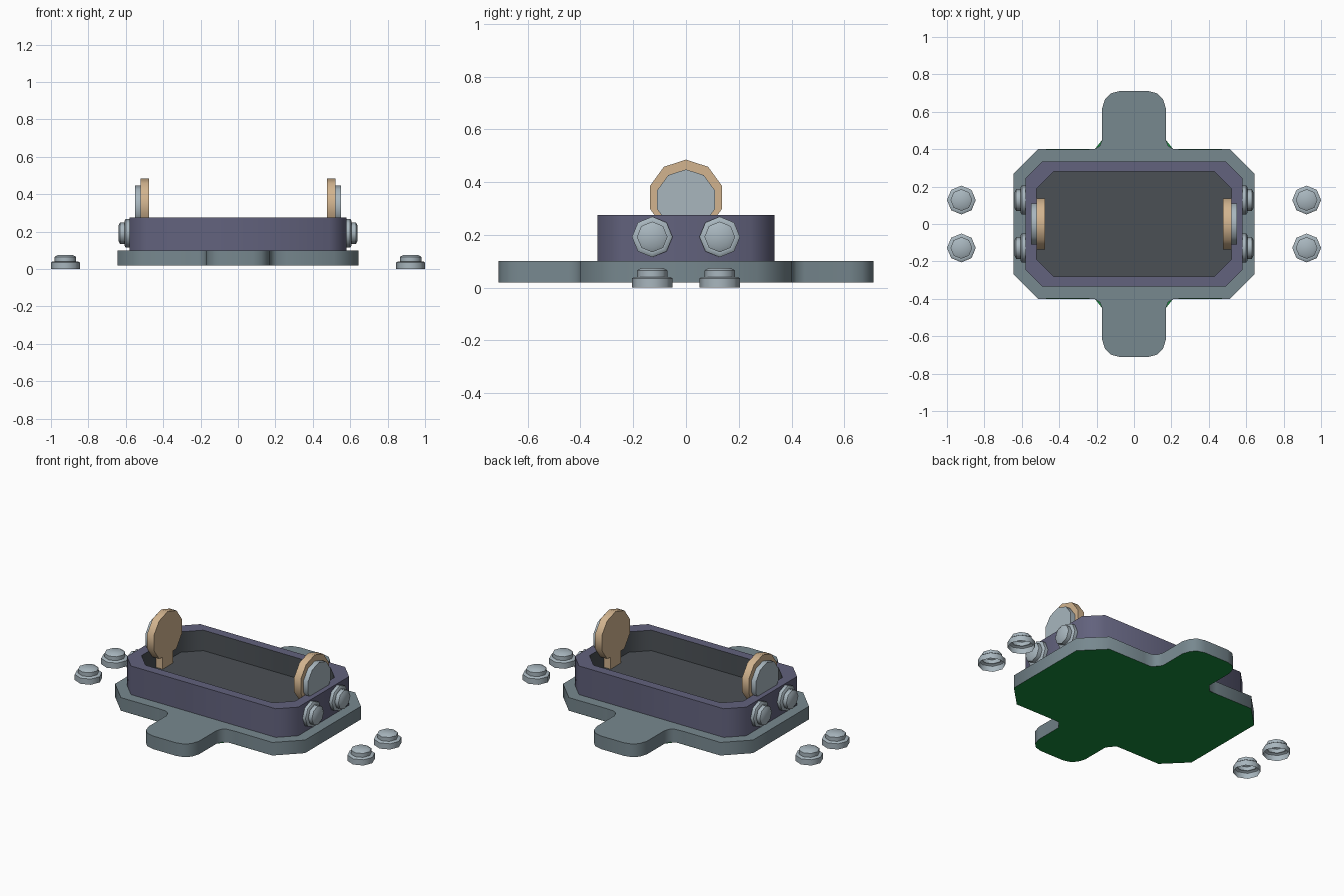
import bpy, bmesh, math
from mathutils import Matrix, Vector

if "Cube" in bpy.data.objects:
    bpy.data.objects.remove(bpy.data.objects["Cube"])


def material(name, rgb):
    lin = [((c / 255 + 0.055) / 1.055) ** 2.4 for c in rgb]
    m = bpy.data.materials.new(name)
    m.diffuse_color = (*lin, 1)
    m.use_nodes = True
    m.node_tree.nodes["Principled BSDF"].inputs["Base Color"].default_value = m.diffuse_color
    return m


SLATE = material("slate grey", (119, 136, 143))
GREEN = material("green", (24, 138, 60))
PURPLE = material("dusky purple", (98, 98, 125))
DARK = material("charcoal", (75, 80, 85))
TAN = material("tan", (210, 180, 143))
STEEL = material("pale steel", (168, 182, 190))


def ngon(n, r):
    return [(r * math.cos(math.tau * i / n), r * math.sin(math.tau * i / n)) for i in range(n)]


def four_way(q):
    """Mirror one quarter outline (+x axis to +y axis) into a closed loop."""
    r = q[::-1]
    return (q + [(-x, y) for x, y in r] + [(-x, -y) for x, y in q] + [(x, -y) for x, y in r])


def loft(name, rings, mats, bottom=None, top=True, matrix=Matrix(), rule=None, smooth=50):
    """Skin a stack of (outline, z) rings; bottom is an optional cap outline."""
    bm = bmesh.new()
    loops = [[bm.verts.new((x, y, z)) for x, y in pts] for pts, z in rings]
    for a, b in zip(loops, loops[1:]):
        n = len(a)
        for i in range(n):
            bm.faces.new((a[i], a[(i + 1) % n], b[(i + 1) % n], b[i]))
    if top:
        bm.faces.new(loops[-1])
    if bottom:
        bm.faces.new([bm.verts.new((x, y, rings[0][1])) for x, y in reversed(bottom)])
    bm.normal_update()
    if rule:
        for f in bm.faces:
            f.material_index = rule(f)
    bm.transform(matrix)
    me = bpy.data.meshes.new(name)
    bm.to_mesh(me)
    bm.free()
    for m in mats:
        me.materials.append(m)
    me.shade_smooth()
    me.set_sharp_from_angle(angle=math.radians(smooth))
    ob = bpy.data.objects.new(name, me)
    bpy.context.collection.objects.link(ob)
    return ob


# Base plate with two rounded tabs and a green underside
body = [(0.643, 0.27), (0.513, 0.40)]
tab = [(0.17, 0.45), (0.17, 0.62), (0.155, 0.668), (0.125, 0.698), (0.08, 0.71)]
plate = four_way(body + [(0.26, 0.398), (0.208, 0.402), (0.183, 0.418)] + tab)
under = four_way(body + [(0.21, 0.40)] + tab)
loft("base_plate", [(plate, 0.02), (plate, 0.10)], [SLATE, GREEN], bottom=under,
     rule=lambda f: int(f.normal.z < -0.5))

# Tray with chamfered corners and a dark inside
outer = four_way([(0.58, 0.245), (0.49, 0.335)])
inner = four_way([(0.52, 0.19), (0.43, 0.28)])


def is_inside(f):
    c = f.calc_center_median()
    if f.normal.z > 0.5:
        return int(c.z < 0.2)
    return int(f.normal.dot(Vector((c.x, c.y, 0))) < 0)


loft("tray", [(outer, 0.10), (outer, 0.275), (inner, 0.275), (inner, 0.15)],
     [PURPLE, DARK], rule=is_inside)

# Bolt: octagonal flange, head and bevelled top, open underneath
bolt = [(ngon(8, r), z) for r, z in
        [(0.077, 0), (0.077, 0.035), (0.068, 0.041), (0.058, 0.041), (0.058, 0.065), (0.04, 0.075)]]

# Upright disc with a short neck down to the tray floor
disc = [(0.2, -0.05), (0.2, 0.05), (0.118, 0.05)] + ngon(10, 0.143)[1:] + [(0.118, -0.05)]
cap = ngon(10, 0.115)

for side, s in (("right", 1), ("left", -1)):
    turn = Matrix.Rotation(s * math.pi / 2, 4, 'Y')
    # the -x side needs its outline flipped so the neck still points down
    flip = (lambda pts: pts) if s > 0 else (lambda pts: [(-x, -y) for x, y in pts])
    at = Matrix.Translation((0, 0, 0.342)) @ turn
    loft(side + "_upright_disc", [(flip(disc), 0.475), (flip(disc), 0.52)], [TAN],
         bottom=flip(disc), matrix=at)
    loft(side + "_disc_cap", [(cap, 0.515), (cap, 0.55)], [STEEL], bottom=cap,
         matrix=Matrix.Translation((0, 0, 0.333)) @ turn)
    for end, y in (("back", 0.128), ("front", -0.128)):
        loft(f"{side}_{end}_wall_bolt", bolt, [STEEL],
             matrix=Matrix.Translation((s * 0.565, y, 0.192)) @ turn)
        loft(f"{side}_{end}_loose_bolt", bolt, [STEEL],
             matrix=Matrix.Translation((s * 0.923, y, 0)))
